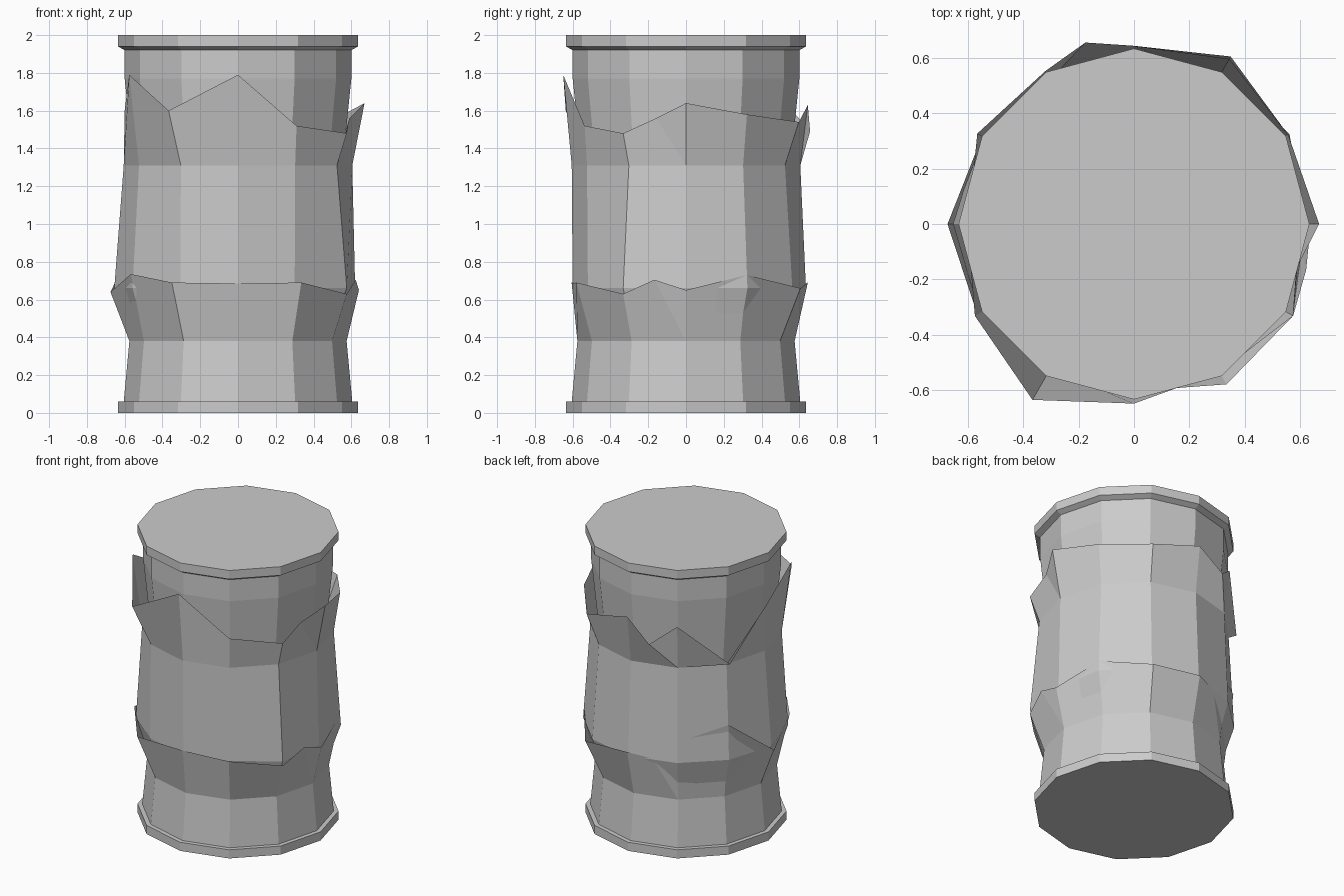
import bpy, math

if "Cube" in bpy.data.objects:
    bpy.data.objects.remove(bpy.data.objects["Cube"])

N = 12


def point(k, r, z):
    a = math.radians(30 * k)
    return (r * math.cos(a), r * math.sin(a), z)


def ring(r, z):
    """Twelve-sided ring; r may be one radius or one per corner."""
    rs = r if isinstance(r, list) else [r] * N
    return [(k, rs[k], z) for k in range(N)]


def shell(name, rings, torn=None, cap_low=False, cap_high=False):
    """Skin stacked rings; a torn edge may hold extra points between corners."""
    verts = [point(*p) for rg in rings for p in rg]
    faces = []
    for i in range(len(rings) - 1):
        a, b = i * N, (i + 1) * N
        for k in range(N):
            j = (k + 1) % N
            faces.append((a + k, a + j, b + j, b + k))
    if torn:
        low, top = (len(rings) - 1) * N, len(verts)
        verts += [point(*p) for p in torn]
        for i, p in enumerate(torn):
            n = (i + 1) % len(torn)
            k = int(p[0])
            j = (k + 1) % N
            if p[0] != k:
                faces.append((low + j, top + n, top + i))
            else:
                faces.append((low + k, low + j, top + n, top + i))
    if cap_low:
        faces.append(tuple(reversed(range(N))))
    if cap_high:
        s = (len(rings) - 1) * N
        faces.append(tuple(range(s, s + N)))
    me = bpy.data.meshes.new(name)
    me.from_pydata(verts, [], faces)
    me.update()
    ob = bpy.data.objects.new(name, me)
    bpy.context.collection.objects.link(ob)
    return ob


# Base rim and lower wall, flaring to a torn edge
lower_torn = [(0, .64, .65), (1, .645, .73), (2, .70, .66), (3, .645, .69),
              (3.5, .61, .665), (4, .62, .80), (5, .635, .90), (6, .675, .64),
              (7, .655, .735), (8, .70, .69), (9, .605, .685), (10, .67, .69),
              (11, .665, .63), (11.5, .645, .705)]
shell("lower_wall",
      [ring(.635, 0), ring(.635, .06), ring(.605, .06), ring(.575, .38)],
      lower_torn, cap_low=True)

# Middle wall, tucked into the lower flare, torn along its top
bulge = [.62, .65, .65, .635, .63, .64, .655, .645, .61, .60, .60, .665]
middle_torn = [(0, .67, 1.64), (1, .645, 1.58), (2, .69, 1.54), (3, .645, 1.63),
               (3.5, .68, 1.49), (4, .64, 1.61), (5, .655, 1.33), (6, .60, 1.60),
               (7, .665, 1.79), (8, .735, 1.60), (9, .65, 1.79), (10, .62, 1.52),
               (11, .665, 1.48), (11.5, .61, 1.56)]
shell("middle_wall", [ring(.56, .40), ring(bulge, .66), ring(.605, 1.31)],
      middle_torn)

# Upper wall tapering down into the middle flare, with the top rim and lid
shell("upper_wall",
      [ring(.55, 1.28), ring(.60, 1.77), ring(.60, 1.92),
       ring(.635, 1.94), ring(.635, 2.0)],
      cap_low=True, cap_high=True)
